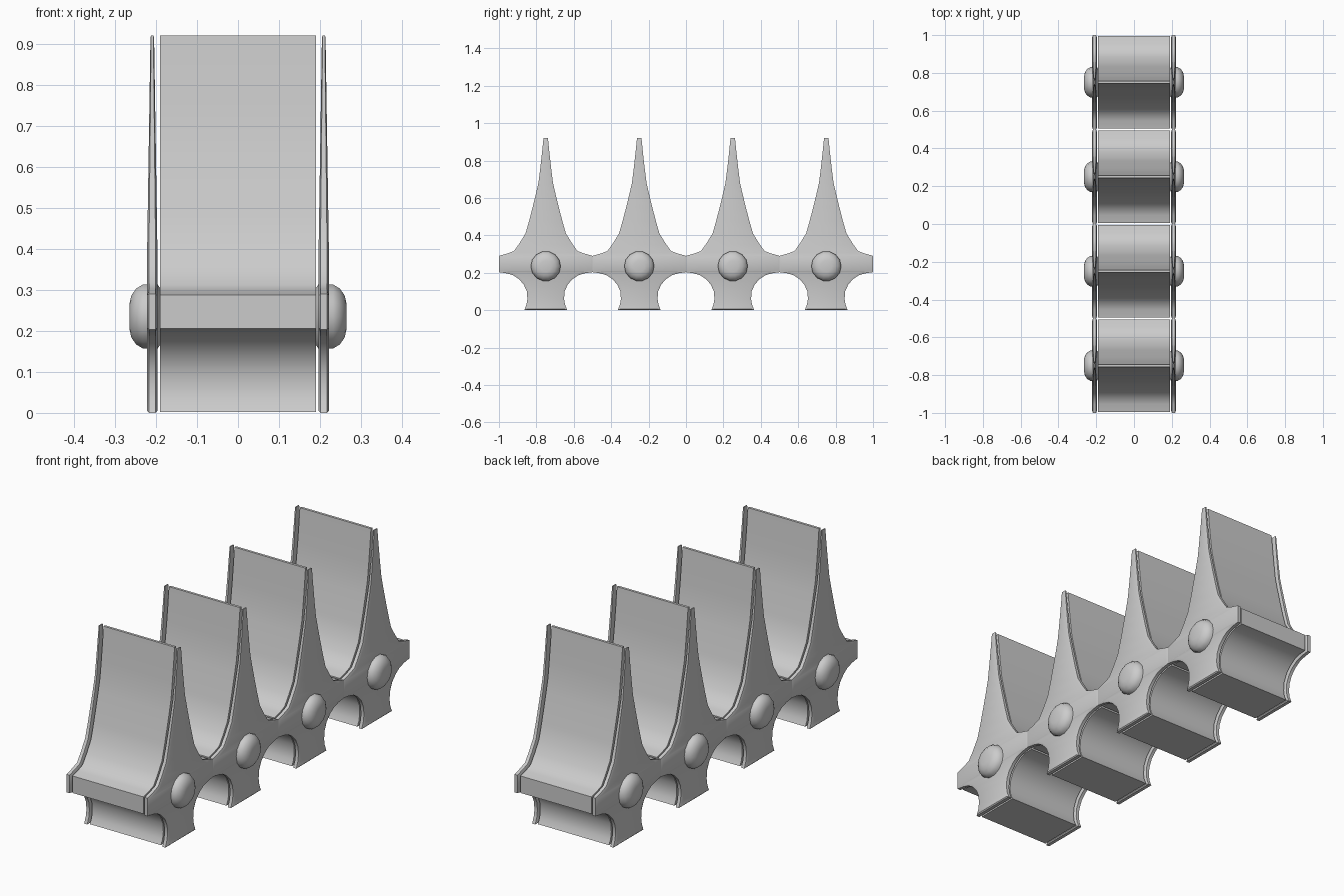
import bpy, bmesh, math
from mathutils import Vector

if "Cube" in bpy.data.objects:
    bpy.data.objects.remove(bpy.data.objects["Cube"])

# Half outline (y, z) of one spike, from the foot up to the tip
HALF = [(.115, 0), (.103, .03), (.098, .06), (.101, .10), (.118, .138), (.145, .167),
        (.175, .187), (.21, .197), (.25, .203), (.25, .29), (.205, .303), (.17, .316),
        (.14, .358), (.108, .41), (.088, .48), (.07, .55), (.054, .615), (.039, .68),
        (.029, .76), (.02, .84), (.012, .92)]


def inset(pts, d):
    """Shrink the half outline by d along its local normals."""
    out = []
    for i, (y, z) in enumerate(pts):
        a, b = Vector(pts[max(i - 1, 0)]), Vector(pts[min(i + 1, len(pts) - 1)])
        t = (b - a).normalized()
        out.append((max(y - d * t.y, y * .5), z + d * t.x))
    out[0] = (out[0][0], d * .4)
    out[-1] = (out[-1][0], pts[-1][1] - d * .4)
    return out


def layered(name, layers, cy):
    """Join symmetric outlines stacked along x; each layer is (half outline, x function of z)."""
    bm = bmesh.new()
    rings = []
    for pts, fx in layers:
        right = [bm.verts.new((fx(z), cy + y, z)) for y, z in pts]
        left = [bm.verts.new((fx(z), cy - y, z)) for y, z in pts]
        rings.append((right, left))
    for right, left in (rings[0], rings[-1]):
        for i in range(len(right) - 1):
            bm.faces.new((right[i], right[i + 1], left[i + 1], left[i]))
    for (r0, l0), (r1, l1) in zip(rings, rings[1:]):
        a, b = r0 + l0[::-1], r1 + l1[::-1]
        for i in range(len(a)):
            j = (i + 1) % len(a)
            bm.faces.new((a[i], a[j], b[j], b[i]))
    return finish(bm, name)


def finish(bm, name):
    bmesh.ops.recalc_face_normals(bm, faces=bm.faces)
    me = bpy.data.meshes.new(name)
    bm.to_mesh(me)
    bm.free()
    ob = bpy.data.objects.new(name, me)
    bpy.context.collection.objects.link(ob)
    return ob


def rivet(name, side, cy, cz=.235, n=14):
    """Domed rivet turned around the x axis."""
    prof = [(.188, .068), (.196, .08), (.232, .08), (.248, .07), (.26, .053), (.265, .03)]
    bm = bmesh.new()
    rings = [[bm.verts.new((side * x, cy + r * math.cos(k * math.tau / n),
                            cz + r * math.sin(k * math.tau / n))) for k in range(n)]
             for x, r in prof]
    for a, b in zip(rings, rings[1:]):
        for k in range(n):
            bm.faces.new((a[k], a[(k + 1) % n], b[(k + 1) % n], b[k]))
    bm.faces.new(rings[0])
    bm.faces.new(rings[-1])
    return finish(bm, name)


def plate_x(side, half):
    """Plate surface position, thinning toward the tip."""
    return lambda z: side * (.209 + half * (1 - .65 * max(0, (z - .4) / .52)))


BODY, FACE = inset(HALF, .006), inset(HALF, .012)
BODY[-1] = (BODY[-1][0], .92)
for n in range(4):
    cy = -.75 + .5 * n
    # Solid core between the plates
    layered(f"spike_core_{n + 1}", [(BODY, lambda z: -.19), (BODY, lambda z: .19)], cy)
    for side, label in ((-1, "left"), (1, "right")):
        # Bevelled side plate and its rivet
        layered(f"{label}_plate_{n + 1}",
                [(FACE, plate_x(side, -.0125)), (HALF, plate_x(side, -.008)),
                 (HALF, plate_x(side, .008)), (FACE, plate_x(side, .0125))], cy)
        rivet(f"{label}_rivet_{n + 1}", side, cy)

# Smooth shading with sharp edges kept
for ob in bpy.context.collection.objects:
    ob.select_set(True)
    bpy.context.view_layer.objects.active = ob
bpy.ops.object.shade_smooth_by_angle(angle=math.radians(35))
